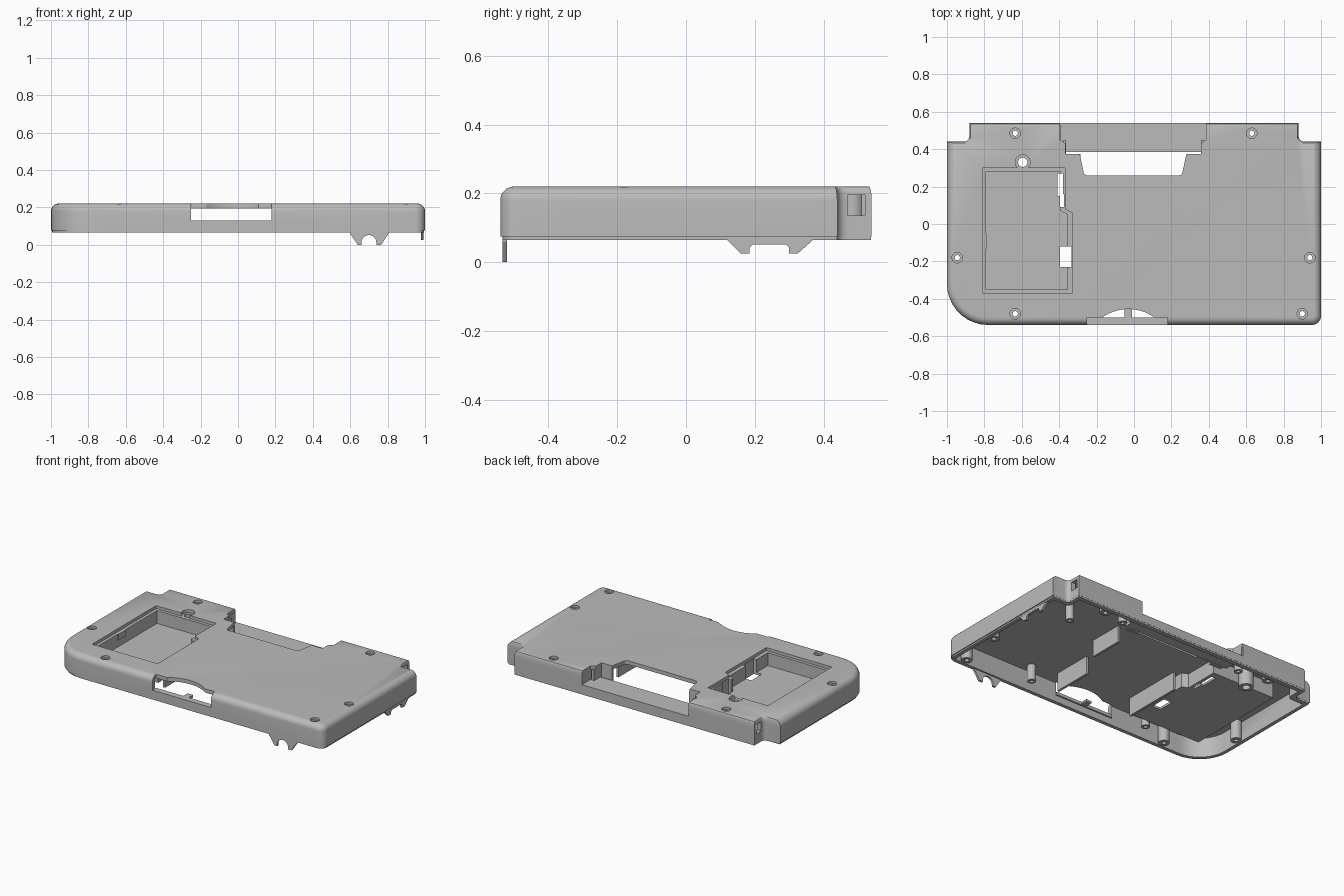
import bpy, bmesh, math
from mathutils import Vector

cube = bpy.data.objects.get("Cube")
if cube:
    bpy.data.objects.remove(cube, do_unlink=True)

GREY = (0.5, 0.5, 0.5, 1)
plastic = bpy.data.materials.new("grey plastic")
plastic.use_nodes = True
plastic.diffuse_color = GREY
plastic.node_tree.nodes["Principled BSDF"].inputs["Base Color"].default_value = GREY

FLOOR, UNDER, TOP = 0.065, 0.195, 0.22   # rim, underside and top of the main plate


def loft(name, rings, closed=False):
    """Skin a stack of equal point rings; cap the ends unless closed."""
    bm = bmesh.new()
    loops = [[bm.verts.new(p) for p in ring] for ring in rings]
    pairs = list(zip(loops, loops[1:]))
    if closed:
        pairs.append((loops[-1], loops[0]))
    else:
        bm.faces.new(loops[0])
        bm.faces.new(loops[-1])
    for a, b in pairs:
        for i in range(len(a)):
            j = (i + 1) % len(a)
            bm.faces.new((a[i], a[j], b[j], b[i]))
    bmesh.ops.recalc_face_normals(bm, faces=bm.faces)
    mesh = bpy.data.meshes.new(name)
    bm.to_mesh(mesh)
    bm.free()
    mesh.materials.append(plastic)
    ob = bpy.data.objects.new(name, mesh)
    bpy.context.collection.objects.link(ob)
    return ob


def prism(name, pts, z0, z1):
    return loft(name, [[(x, y, z) for x, y in pts] for z in (z0, z1)])


def box(name, x0, x1, y0, y1, z0, z1):
    return prism(name, [(x0, y0), (x1, y0), (x1, y1), (x0, y1)], z0, z1)


def arc(cx, cy, r, a0, a1, n=9):
    steps = [math.radians(a0 + (a1 - a0) * i / n) for i in range(n + 1)]
    return [(cx + r * math.cos(t), cy + r * math.sin(t)) for t in steps]


def disc(x, y, r):
    return arc(x, y, r, 0, 360, 24)[:-1]


def tube(name, x, y, outer, inner, z0, z1):
    spec = [(outer, z0), (outer, z1), (inner, z1), (inner, z0)]
    return loft(name, [[(px, py, z) for px, py in disc(x, y, r)] for r, z in spec], True)


def cut(target, cutters):
    """Subtract each cutter in turn, then discard it."""
    bpy.context.view_layer.objects.active = target
    for c in cutters:
        c.hide_render = True
        mod = target.modifiers.new("cut", 'BOOLEAN')
        mod.operation, mod.solver, mod.object = 'DIFFERENCE', 'EXACT', c
        bpy.ops.object.modifier_apply(modifier=mod.name)
        bpy.data.objects.remove(c, do_unlink=True)


def outline(d, b):
    """Case plan, inset by d at front and sides and b at the back."""
    r = max(0.05 - d, 0.006)
    pts = arc(-0.78, -0.32, 0.22 - d, 180, 270)
    pts += arc(1 - d - r, -0.54 + d + r, r, 270, 360)
    notch = [(1 - d, 0.44 - b)] + arc(0.91 - b, 0.47 - b, 0.03, 270, 180, 5)
    notch.append((0.88 - b, 0.54 - b))
    return pts + notch + [(-x, y) for x, y in reversed(notch)]


# Outer shell with a stepped rim and rounded top edge
R = 0.04
layers = [(0.006, FLOOR), (0.006, 0.075), (0, 0.075)]
for i in range(8):
    t = math.radians(90 * i / 7)
    layers.append((R * (1 - math.cos(t)), TOP - R + R * math.sin(t)))
shell = loft("case_shell", [[(x, y, z) for x, y in outline(d, d * 0.2)] for d, z in layers])

# Cavity, rear connector opening and front opening
rear = [(0.385, 0.6), (0.385, 0.45), (0.357, 0.43), (0.357, 0.375), (0.28, 0.375)]
rear += arc(0.24, 0.28, 0.02, 0, -90, 4)
rear = [(x, y) for x, y in rear] + [(-x - 0.01, y) for x, y in reversed(rear)]
pocket = [(-0.81, -0.37), (-0.33, -0.37), (-0.33, 0.06), (-0.37, 0.08), (-0.37, 0.3), (-0.81, 0.3)]
EAR = (-0.595, 0.33)
cutters = [
    prism("cavity", outline(0.03, 0.03), -0.1, UNDER),
    prism("rear_cut", rear, 0.13, 0.4),
    box("front_cut", -0.25, 0.18, -0.6, -0.5, 0.13, 0.4),
    prism("thumb_cut", arc(-0.03, -0.695, 0.24, 0, 360, 72)[:-1], 0.13, 0.4),
    prism("pocket_cut", pocket, 0.15, 0.4),
    prism("ear_cut", disc(*EAR, 0.04), 0.15, 0.4),
]
for s in (-1, 1):
    x0, x1 = sorted((s * 0.83, s * 0.9))
    cutters.append(box("side_slot_cut", x0, x1, 0.47, 0.52, 0.135, 0.195))
screws = [(-0.635, 0.485), (0.63, 0.485), (-0.945, -0.18), (0.94, -0.18), (-0.635, -0.48), (0.9, -0.48)]
cutters += [prism("screw_cut", disc(x, y, 0.028), 0.15, 0.4) for x, y in screws]
cut(shell, cutters)

# Screw bosses and plain inner pegs
smooth = [shell]
for x, y in screws:
    smooth.append(tube("screw_boss", x, y, 0.034, 0.014, 0.07, 0.205))
smooth.append(tube("pocket_latch_boss", *EAR, 0.046, 0.025, 0.08, 0.2))
for x, y in [(0.42, -0.45), (-0.45, -0.43), (0.71, 0.25), (-0.45, 0.43), (0.45, 0.43)]:
    smooth.append(tube("inner_peg", x, y, 0.026, 0.012, 0.09, 0.2))

# Battery tray with a shelf around it
m = 0.012
wide = [(x + (m if x > -0.5 else -m), y + (m if y > 0.2 else -m if y < -0.2 else 0)) for x, y in pocket]
inner = [(-0.79, -0.35), (-0.355, -0.35), (-0.355, 0.05), (-0.392, 0.07), (-0.392, 0.28), (-0.79, 0.28)]
tray = prism("battery_tray", wide, 0.1, 0.2)
cut(tray, [
    prism("tray_cut", inner, 0.115, 0.4),
    box("contact_cut_a", -0.41, -0.38, 0.15, 0.27, 0, 0.4),
    box("contact_cut_b", -0.395, -0.375, 0.09, 0.16, 0, 0.4),
    box("contact_cut_c", -0.395, -0.335, -0.23, -0.12, 0, 0.4),
    prism("latch_cut", disc(*EAR, 0.025), 0, 0.4),
])
box("tray_catch", -0.8, -0.785, -0.13, -0.05, 0.16, 0.2)

# Rear ledge and the stepped walls beside it
box("rear_ledge", -0.395, 0.39, 0.385, 0.525, 0.11, 0.13)
for s in (-1, 1):
    for x0, x1, y0, y1 in [(0.386, 0.405, 0.44, 0.53), (0.358, 0.376, 0.375, 0.45), (0.28, 0.37, 0.358, 0.375)]:
        a, b = sorted((s * x0 - (0.005 if s < 0 else 0), s * x1))
        box("rear_recess_wall", a, b, y0, y1, 0.11, 0.2)

# Front ledge, its tab, and inner ribs
box("front_ledge", -0.25, 0.18, -0.53, -0.5, 0.11, 0.13)
box("front_ledge_tab", -0.05, -0.01, -0.51, -0.455, 0.115, 0.13)
box("left_rib", 0.23, 0.245, -0.42, -0.15, 0.075, 0.2)
box("right_rib", -0.29, -0.275, -0.37, 0.04, 0.075, 0.2)
box("rear_rib", 0.32, 0.335, 0.02, 0.25, 0.085, 0.2)


# Clip tabs hanging below the rim
def clip(name, profile, place, depth):
    return loft(name, [[place(u, z, w) for u, z in profile] for w in depth])


front = [(0.6, 0.08), (0.6, 0.06), (0.64, 0), (0.66, 0)]
front += arc(0.7, 0.012, 0.04, 180, 0, 12) + [(0.74, 0), (0.765, 0), (0.805, 0.06), (0.805, 0.08)]
clip("front_clip", front, lambda u, z, w: (u, w, z), (-0.533, -0.52))
side = [(0.12, 0.08), (0.12, 0.065), (0.16, 0.025), (0.185, 0.025), (0.185, 0.043), (0.195, 0.052),
        (0.29, 0.052), (0.3, 0.043), (0.3, 0.025), (0.325, 0.025), (0.37, 0.065), (0.37, 0.08)]
clip("left_clip", side, lambda u, z, w: (w, u, z), (0.978, 0.993))

# Smooth shading on the curved parts
bpy.ops.object.select_all(action='DESELECT')
for ob in smooth:
    ob.select_set(True)
bpy.context.view_layer.objects.active = shell
bpy.ops.object.shade_smooth_by_angle(angle=math.radians(30))
